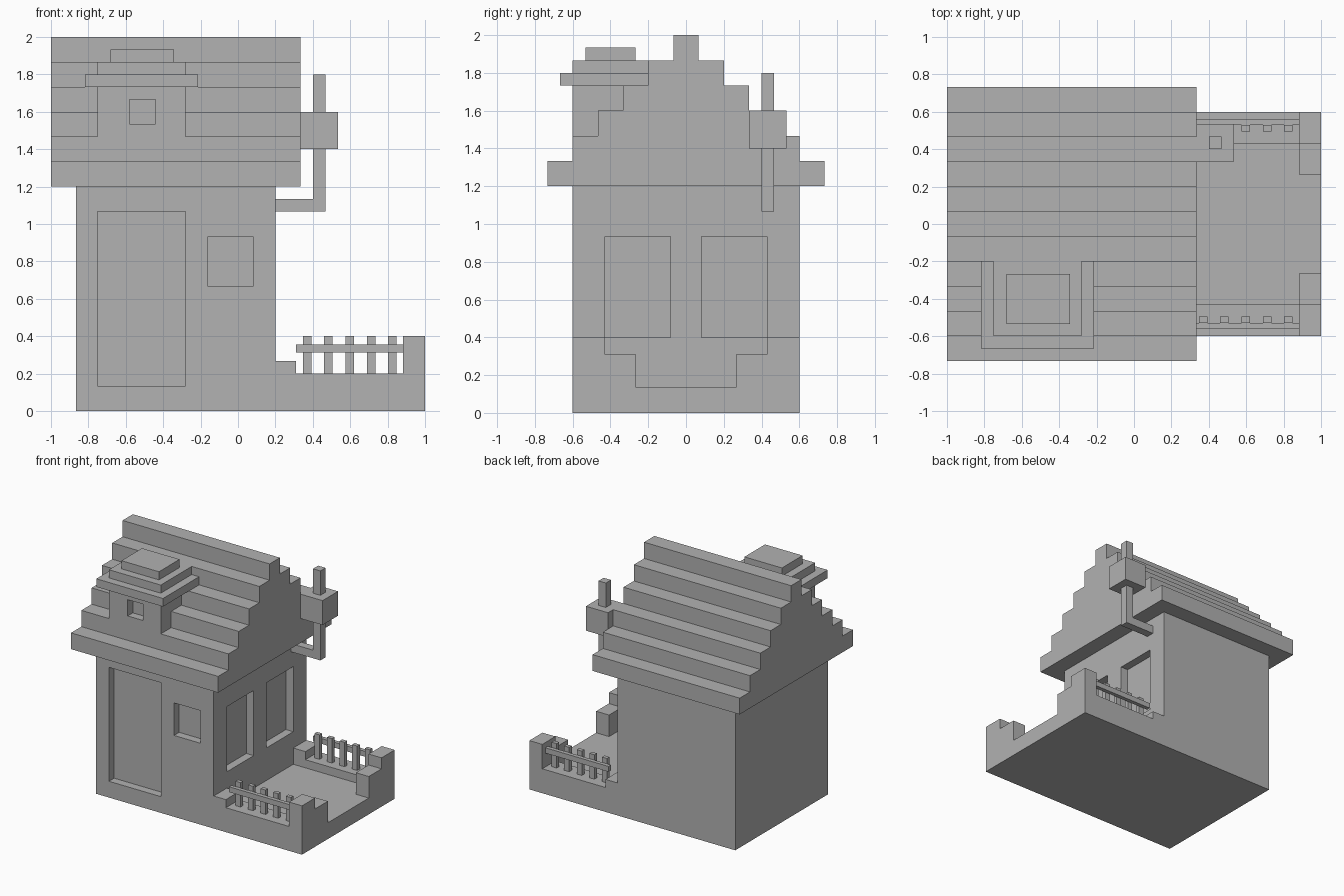
import bpy
import bmesh

if "Cube" in bpy.data.objects:
    bpy.data.objects.remove(bpy.data.objects["Cube"], do_unlink=True)

U = 1 / 15  # block size

# Single plain grey for the whole cottage
GREY = (0.445, 0.445, 0.445, 1)
mat = bpy.data.materials.new("plain grey")
mat.use_nodes = True
mat.diffuse_color = GREY
mat.node_tree.nodes["Principled BSDF"].inputs["Base Color"].default_value = GREY


def finish(name, bm):
    bmesh.ops.recalc_face_normals(bm, faces=bm.faces)
    mesh = bpy.data.meshes.new(name)
    bm.to_mesh(mesh)
    bm.free()
    mesh.materials.append(mat)
    obj = bpy.data.objects.new(name, mesh)
    bpy.context.collection.objects.link(obj)
    return obj


def box(name, x, y, z):
    """Box from (low, high) spans."""
    bm = bmesh.new()
    bmesh.ops.create_cube(bm, size=1)
    for v in bm.verts:
        v.co = [(s[0] + s[1]) / 2 + c * (s[1] - s[0]) for c, s in zip(v.co, (x, y, z))]
    return finish(name, bm)


def extrude_x(name, profile, x0, x1):
    """Extrude a (y, z) outline along x."""
    bm = bmesh.new()
    face = bm.faces.new([bm.verts.new((x0, y, z)) for y, z in profile])
    new = bmesh.ops.extrude_face_region(bm, geom=[face])["geom"]
    bmesh.ops.translate(bm, vec=(x1 - x0, 0, 0),
                        verts=[g for g in new if isinstance(g, bmesh.types.BMVert)])
    return finish(name, bm)


def recess(obj, x, y, z):
    """Cut a box-shaped recess into obj."""
    cutter = box("recess_cutter", x, y, z)
    cutter.hide_render = True
    mod = obj.modifiers.new("recess", "BOOLEAN")
    mod.operation = "DIFFERENCE"
    mod.solver = "EXACT"
    mod.object = cutter
    bpy.context.view_layer.objects.active = obj
    bpy.ops.object.modifier_apply(modifier=mod.name)
    bpy.data.objects.remove(cutter, do_unlink=True)


# House walls with a door, a front window and two side windows
walls = box("walls", (-13 * U, 3 * U), (-9 * U, 9 * U), (0, 18 * U))
front = (-10 * U, -8 * U)
recess(walls, (-0.75, -0.28), front, (2 * U, 16 * U))
recess(walls, (-0.16, 0.08), front, (10 * U, 14 * U))
for y in ((-0.43, -0.083), (0.083, 0.43)):
    recess(walls, (2 * U, 4 * U), y, (6 * U, 14 * U))

# Stepped gable roof
half = []
for i in range(6):
    w = (11 - 2 * i) * U
    half += [(w, (18 + 2 * i) * U), (w, (20 + 2 * i) * U)]
outline = half + [(-y, z) for y, z in reversed(half)]
extrude_x("stepped_roof", outline, -15 * U, 5 * U)

# Dormer with its small window and tiered cap
dormer = box("dormer", (-0.75, -0.28), (-9 * U, -3 * U), (22 * U, 26 * U))
recess(dormer, (-0.58, -0.44), front, (23 * U, 25 * U))
box("dormer_eave", (-0.817, -0.213), (-10 * U, -3 * U), (26 * U, 27 * U))
box("dormer_roof", (-0.75, -0.28), (-9 * U, -3 * U), (27 * U, 28 * U))
box("dormer_top", (-0.683, -0.343), (-8 * U, -4 * U), (28 * U, 29 * U))

# Stove pipe on the side wall
box("pipe_arm", (3 * U, 6 * U), (6 * U, 7 * U), (16 * U, 17 * U))
box("pipe_upright", (6 * U, 7 * U), (6 * U, 7 * U), (16 * U, 27 * U))
box("pipe_box", (5 * U, 8 * U), (5 * U, 8 * U), (21 * U, 24 * U))

# Porch floor
box("porch_floor", (3 * U, 1), (-9 * U, 9 * U), (0, 2 * U))

# Porch sides, mirrored front and back
for side, s in (("front", -1), ("back", 1)):
    def part(name, x, y, z):
        return box(side + "_" + name, x, sorted((s * y[0], s * y[1])), z)

    part("rim", (3 * U, 0.883), (0.43, 0.6), (2 * U, 3 * U))
    part("stub", (3 * U, 0.31), (0.43, 0.6), (3 * U, 4 * U))
    part("corner_post", (0.883, 1), (0.43, 0.6), (2 * U, 6 * U))
    part("corner_step", (0.883, 1), (0.265, 0.43), (2 * U, 0.31))
    part("rail", (0.31, 0.883), (0.528, 0.56), (0.313, 0.357))
    for i in range(5):
        x = 0.347 + i * 0.114
        part("baluster", (x, x + 0.045), (0.495, 0.528), (3 * U, 6 * U))
